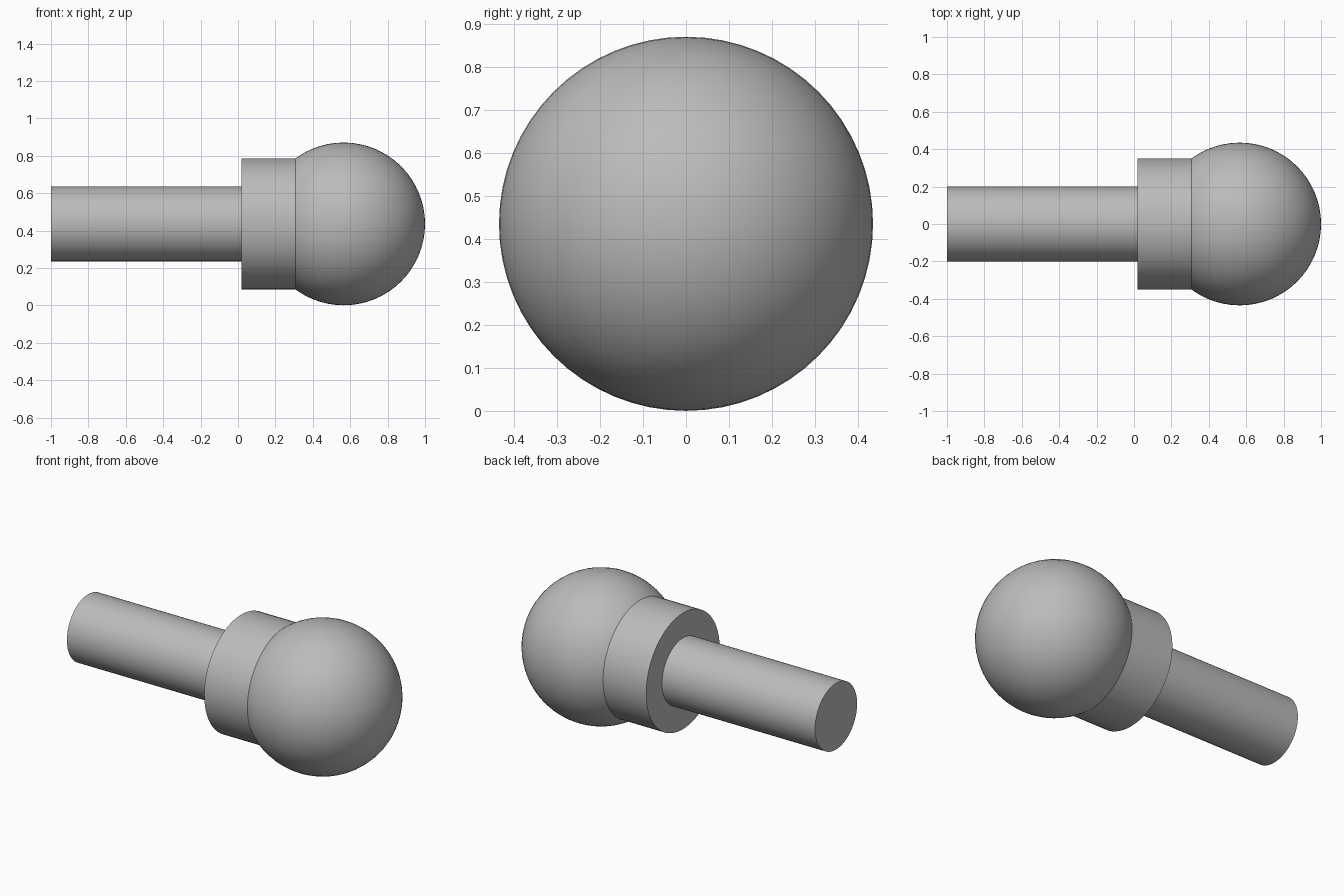
import bpy
import math

cube = bpy.data.objects.get("Cube")
if cube:
    bpy.data.objects.remove(cube, do_unlink=True)

AXIS_Z = 0.436
BALL_X, BALL_R = 0.565, 0.435

grey = bpy.data.materials.new("plain_grey")
grey.use_nodes = True
colour = (0.5, 0.5, 0.5, 1)
grey.diffuse_color = colour
grey.node_tree.nodes["Principled BSDF"].inputs["Base Color"].default_value = colour


def finish(name):
    obj = bpy.context.object
    obj.name = obj.data.name = name
    obj.data.materials.append(grey)
    bpy.ops.object.transform_apply(location=False, rotation=True, scale=True)
    bpy.ops.object.shade_smooth_by_angle(angle=math.radians(35))
    return obj


def rod(name, x0, x1, radius):
    """Cylinder lying along x from x0 to x1."""
    bpy.ops.mesh.primitive_cylinder_add(
        vertices=64, radius=radius, depth=x1 - x0,
        location=((x0 + x1) / 2, 0, AXIS_Z), rotation=(0, math.pi / 2, 0))
    return finish(name)


# Shaft and collar, each ending just inside the next part
rod("shaft", -1.0, 0.03, 0.2)
rod("collar", 0.02, 0.32, 0.35)

# Ball head, poles along the shaft
bpy.ops.mesh.primitive_uv_sphere_add(
    segments=64, ring_count=32, radius=BALL_R,
    location=(BALL_X, 0, AXIS_Z), rotation=(0, math.pi / 2, 0))
finish("ball_head")
